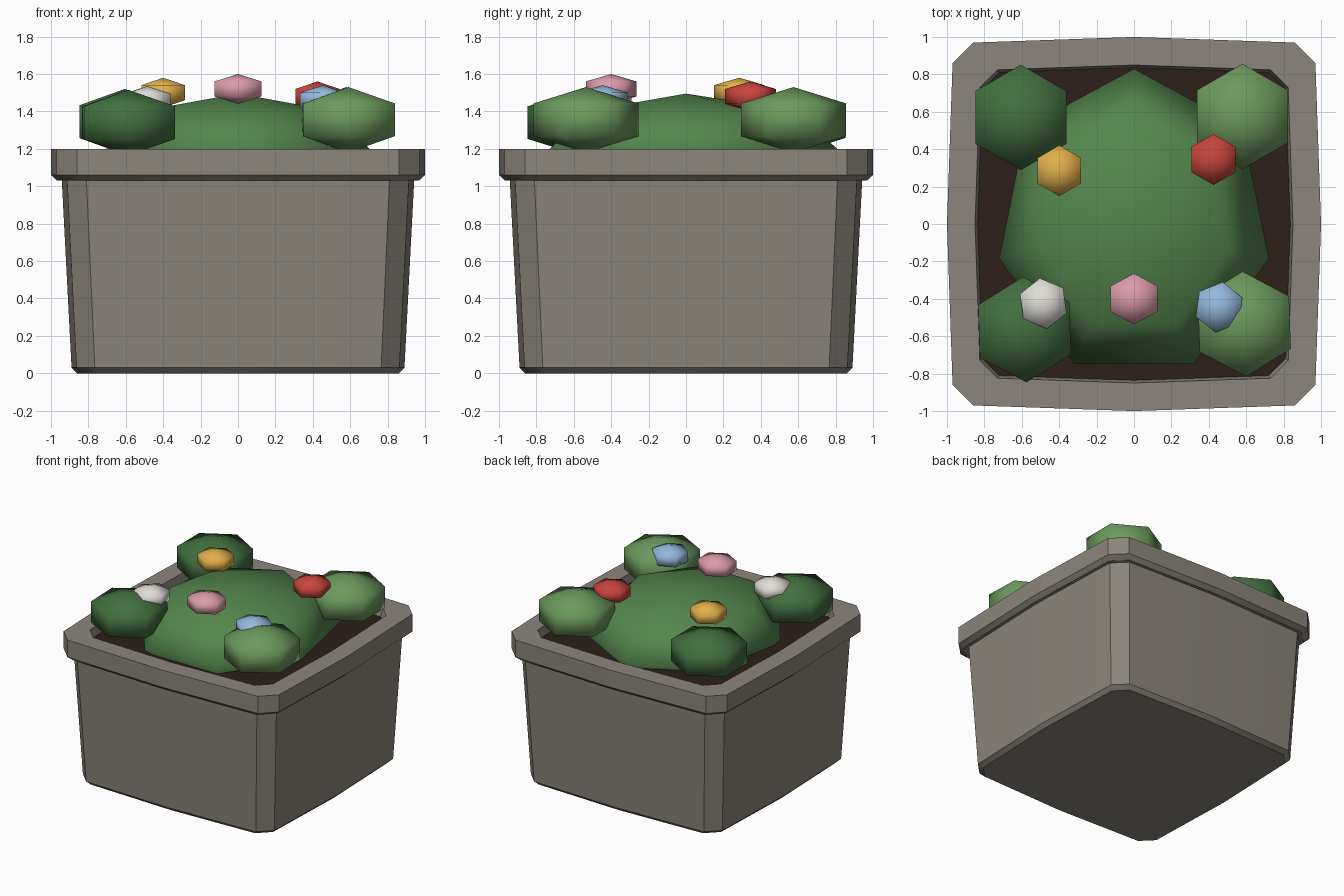
import bpy, bmesh
from math import sin, cos, pi, radians

if "Cube" in bpy.data.objects:
    bpy.data.objects.remove(bpy.data.objects["Cube"])


def material(name, rgb):
    m = bpy.data.materials.new(name)
    m.diffuse_color = (*rgb, 1)
    m.use_nodes = True
    m.node_tree.nodes["Principled BSDF"].inputs["Base Color"].default_value = m.diffuse_color
    return m


def loft(name, rings, mat, angle=None, cap_start=True, cap_end=True):
    """Skin a stack of equal-length rings; a one-point ring becomes a pole."""
    bm = bmesh.new()
    rows = [[bm.verts.new(p) for p in r] for r in rings]
    for a, b in zip(rows, rows[1:]):
        n = max(len(a), len(b))
        for i in range(n):
            j = (i + 1) % n
            quad = [a[i % len(a)], a[j % len(a)], b[j % len(b)], b[i % len(b)]]
            bm.faces.new(list(dict.fromkeys(quad)))
    if cap_start and len(rows[0]) > 2:
        bm.faces.new(rows[0][::-1])
    if cap_end and len(rows[-1]) > 2:
        bm.faces.new(rows[-1])
    bmesh.ops.recalc_face_normals(bm, faces=bm.faces)
    me = bpy.data.meshes.new(name)
    bm.to_mesh(me)
    bm.free()
    me.materials.append(mat)
    ob = bpy.data.objects.new(name, me)
    bpy.context.collection.objects.link(ob)
    bpy.context.view_layer.objects.active = ob
    bpy.ops.object.select_all(action='DESELECT')
    ob.select_set(True)
    if angle:
        bpy.ops.object.shade_smooth_by_angle(angle=radians(angle))
    else:
        bpy.ops.object.shade_smooth()
    return ob


def square_ring(r, z):
    """Slightly bulged square with chamfered corners, 12 points."""
    quarter = [(1, 0), (.97, .86), (.86, .97)]
    pts = []
    for _ in range(4):
        pts += quarter
        quarter = [(-y, x) for x, y in quarter]
    return [(x * r, y * r, z) for x, y in pts]


def blob(name, centre, radii, sides, stacks, mat, turn=0):
    """Low-sided squashed sphere with a corner pointing to +y."""
    cx, cy, cz = centre
    rx, ry, rz = radii
    rings = []
    for k in range(stacks + 1):
        t = pi * k / stacks
        pts = [(cx + rx * sin(t) * cos(a), cy + ry * sin(t) * sin(a), cz - rz * cos(t))
               for a in (pi / 2 + radians(turn) + 2 * pi * i / sides for i in range(sides))]
        rings.append(pts[:1] if k in (0, stacks) else pts)
    return loft(name, rings, mat)


stone = material("stone", (.26, .235, .2))
earth = material("earth", (.026, .014, .01))
leaf = material("leaf", (.09, .24, .075))
leaf_dark = material("leaf_dark", (.055, .16, .05))
leaf_light = material("leaf_light", (.15, .32, .11))

# Tapered pot with overhanging rim and a short inner lip
profile = [(.86, 0), (.89, .03), (.942, 1.03), (.967, 1.03), (1, 1.06),
           (1, 1.2), (.85, 1.2), (.83, 1.1)]
loft("planter_pot", [square_ring(r, z) for r, z in profile], stone, 30, cap_end=False)

# Soil
loft("soil", [square_ring(.832, 1.09), square_ring(.838, 1.13)], earth, 30)

# Central mound of foliage
blob("foliage_mound", (0, 0, 1.18), (.74, .83, .315), 7, 4, leaf)

# Corner bushes
for name, x, y, z, mat, turn in [
        ("bush_front_left", -.585, -.565, 1.34, leaf_dark, 2),
        ("bush_back_left", -.605, .57, 1.345, leaf_dark, 0),
        ("bush_back_right", .58, .575, 1.355, leaf_light, 0),
        ("bush_front_right", .59, -.535, 1.355, leaf_light, 2)]:
    blob(name, (x, y, z), (.325, .325, .175), 6, 3, mat, turn)

# Flower heads
for name, x, y, z, rx, rgb, turn in [
        ("flower_yellow", -.4, .285, 1.5, .155, (.75, .43, .07), 0),
        ("flower_red", .425, .345, 1.48, .158, (.58, .06, .045), 0),
        ("flower_white", -.485, -.425, 1.455, .155, (.75, .73, .68), 8),
        ("flower_blue", .455, -.445, 1.46, .155, (.3, .48, .72), -8),
        ("flower_pink", 0, -.4, 1.52, .168, (.71, .33, .4), 0)]:
    blob(name, (x, y, z), (rx, .157, .08), 6, 3, material(name, rgb), turn)
